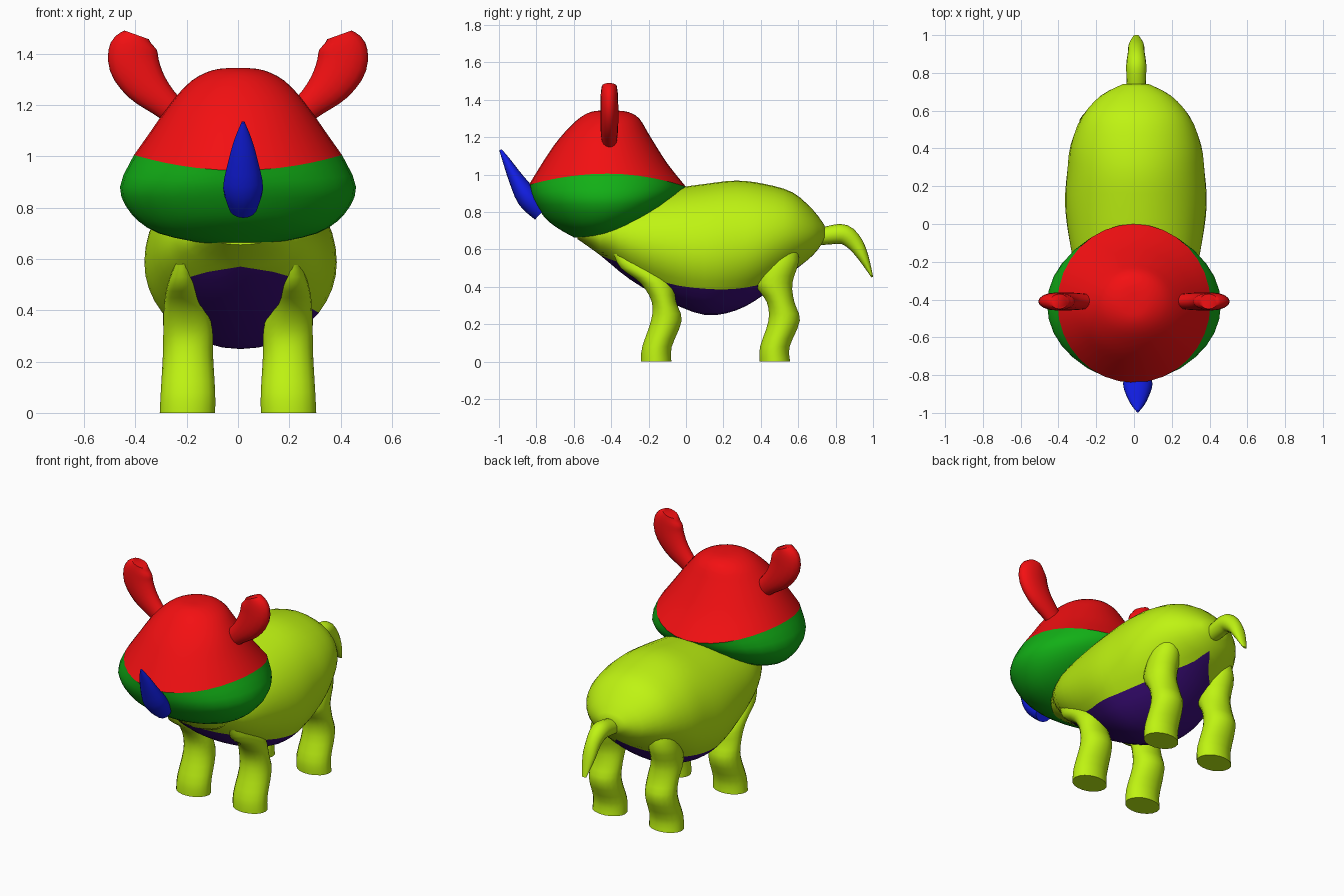
import bpy, bmesh
from math import sin, cos, pi, asin, radians
from mathutils import Vector

if "Cube" in bpy.data.objects:
    bpy.data.objects.remove(bpy.data.objects["Cube"])


def material(name, rgb):
    m = bpy.data.materials.new(name)
    m.diffuse_color = (*rgb, 1)
    m.use_nodes = True
    m.node_tree.nodes["Principled BSDF"].inputs["Base Color"].default_value = m.diffuse_color
    return m


LIME = material("lime", (0.52, 0.9, 0.006))
RED = material("red", (0.9, 0.005, 0.006))
GREEN = material("green", (0.006, 0.43, 0.008))
BLUE = material("blue", (0.006, 0.013, 0.8))
PURPLE = material("purple", (0.045, 0.004, 0.2))


def refine(rows, n=3):
    """Catmull-Rom interpolation of numeric rows."""
    out = []
    for i in range(len(rows) - 1):
        quad = zip(rows[max(i - 1, 0)], rows[i], rows[i + 1], rows[min(i + 2, len(rows) - 1)])
        quad = list(quad)
        for k in range(n):
            t = k / n
            out.append([b + 0.5 * t * (c - a + t * (2 * a - 5 * b + 4 * c - d + t * (3 * (b - c) + d - a)))
                        for a, b, c, d in quad])
    return out + [list(rows[-1])]


def loft(name, rings, mat, closed=True, caps=(True, True)):
    """Skin a list of equal-length point rings."""
    bm = bmesh.new()
    vs = [[bm.verts.new(p) for p in r] for r in rings]
    n = len(vs[0])
    for a, b in zip(vs, vs[1:]):
        for i in range(n if closed else n - 1):
            j = (i + 1) % n
            bm.faces.new((a[i], a[j], b[j], b[i]))
    for use, r in zip(caps, (vs[0], vs[-1])):
        if use:
            bm.faces.new(r)
    bmesh.ops.remove_doubles(bm, verts=bm.verts, dist=0.0005)
    bmesh.ops.recalc_face_normals(bm, faces=bm.faces)
    me = bpy.data.meshes.new(name)
    bm.to_mesh(me)
    bm.free()
    for p in me.polygons:
        p.use_smooth = True
    me.set_sharp_from_angle(angle=radians(50))
    me.materials.append(mat)
    ob = bpy.data.objects.new(name, me)
    bpy.context.collection.objects.link(ob)
    return ob


def tube(name, rows, side, mat, n=16):
    """Rows of x, y, z, in-plane radius, sideways radius."""
    rows = refine(rows)
    pts = [Vector(r[:3]) for r in rows]
    side = Vector(side)
    rings = []
    for i, (p, r) in enumerate(zip(pts, rows)):
        t = pts[min(i + 1, len(pts) - 1)] - pts[max(i - 1, 0)]
        nrm = t.normalized().cross(side).normalized()
        rings.append([p + nrm * r[3] * cos(2 * pi * k / n) + side * r[4] * sin(2 * pi * k / n)
                      for k in range(n)])
    return loft(name, rings, mat)


# Body and belly: y, top, bottom, half width, colour boundary height
body_rows = refine([
    (-0.58, 0.73, 0.655, 0.12, 0.655),
    (-0.46, 0.80, 0.57, 0.22, 0.57),
    (-0.30, 0.87, 0.44, 0.305, 0.51),
    (-0.10, 0.92, 0.325, 0.35, 0.42),
    (0.10, 0.95, 0.25, 0.375, 0.39),
    (0.27, 0.968, 0.275, 0.365, 0.39),
    (0.42, 0.95, 0.36, 0.345, 0.42),
    (0.57, 0.905, 0.48, 0.285, 0.49),
    (0.68, 0.81, 0.57, 0.185, 0.57),
    (0.74, 0.73, 0.65, 0.07, 0.65)])


def body_ring(row, upper, n):
    y, top, bot, w, b = row
    zc = bot + 0.48 * (top - bot)
    a = asin(max(0, min(1, (zc - b) / (zc - bot))))
    start, sweep = (-a, pi + 2 * a) if upper else (-a, 2 * a - pi)
    ring = []
    for i in range(n + 1):
        t = start + sweep * i / n
        h = top - zc if sin(t) > 0 else zc - bot
        ring.append((0.01 + w * cos(t), y, zc + h * sin(t)))
    return ring


loft("body", [body_ring(r, True, 28) for r in body_rows], LIME, closed=False)
loft("belly", [body_ring(r, False, 10) for r in body_rows], PURPLE, closed=False, caps=(False, False))


# Head: z at front, side, back; half width; front y, back y
def head_rings(rows, n=32):
    rings = []
    for zf, zs, zb, rx, yf, yb in refine(rows):
        ring = []
        for k in range(n):
            c, s = cos(2 * pi * k / n), sin(2 * pi * k / n)
            z = zs + s * s * ((zb if s > 0 else zf) - zs)
            ring.append((rx * c, (yf + yb) / 2 + (yb - yf) / 2 * s, z))
        rings.append(ring)
    return rings


seam = (0.945, 1.005, 0.935, 0.405, -0.84, 0.0)
loft("jaw", head_rings([
    (0.665, 0.66, 0.685, 0.13, -0.60, -0.41),
    (0.71, 0.70, 0.73, 0.31, -0.68, -0.265),
    (0.77, 0.775, 0.82, 0.415, -0.755, -0.115),
    (0.87, 0.88, 0.89, 0.46, -0.82, -0.035),
    seam]), GREEN, caps=(True, False))
loft("head_top", head_rings([
    seam,
    (1.08, 1.09, 1.06, 0.345, -0.757, -0.10),
    (1.19, 1.21, 1.21, 0.26, -0.68, -0.195),
    (1.29, 1.295, 1.30, 0.18, -0.585, -0.25),
    (1.335, 1.335, 1.335, 0.10, -0.51, -0.31),
    (1.343, 1.344, 1.343, 0.03, -0.44, -0.38)]), RED, caps=(False, True))

# Horn
tube("horn", [
    (0.02, -0.77, 0.80, 0.055, 0.055),
    (0.02, -0.845, 0.875, 0.06, 0.078),
    (0.02, -0.91, 0.98, 0.04, 0.058),
    (0.02, -0.955, 1.065, 0.023, 0.034),
    (0.02, -0.992, 1.133, 0.007, 0.006)], (1, 0, 0), BLUE)

# Tail
tube("tail", [
    (0.012, 0.68, 0.66, 0.042, 0.05),
    (0.012, 0.77, 0.677, 0.05, 0.052),
    (0.012, 0.845, 0.68, 0.053, 0.053),
    (0.012, 0.905, 0.63, 0.043, 0.045),
    (0.012, 0.95, 0.555, 0.028, 0.04),
    (0.012, 0.996, 0.452, 0.005, 0.015)], (1, 0, 0), LIME)

# Legs: z, x, y, x radius, y radius
front_leg = [
    (0.0, 0.197, -0.16, 0.108, 0.083),
    (0.08, 0.195, -0.155, 0.106, 0.08),
    (0.22, 0.195, -0.105, 0.098, 0.083),
    (0.32, 0.195, -0.118, 0.096, 0.066),
    (0.42, 0.205, -0.16, 0.083, 0.085),
    (0.50, 0.215, -0.26, 0.06, 0.09),
    (0.58, 0.215, -0.33, 0.03, 0.06)]
hind_leg = [
    (0.0, 0.197, 0.475, 0.108, 0.083),
    (0.08, 0.195, 0.475, 0.106, 0.08),
    (0.22, 0.195, 0.525, 0.098, 0.085),
    (0.32, 0.195, 0.505, 0.096, 0.075),
    (0.42, 0.2, 0.47, 0.092, 0.1),
    (0.54, 0.2, 0.51, 0.085, 0.095),
    (0.66, 0.19, 0.53, 0.05, 0.06)]

for label, sgn in (("right", 1), ("left", -1)):
    for part, rows in (("front_leg", front_leg), ("hind_leg", hind_leg)):
        rings = [[(sgn * x + rx * cos(2 * pi * k / 18), y + ry * sin(2 * pi * k / 18), z)
                  for k in range(18)] for z, x, y, rx, ry in refine(rows)]
        loft(f"{part}_{label}", rings, LIME)

    # Ears
    tube(f"ear_{label}", [(sgn * x, -0.41, z, r, d) for x, z, r, d in (
        (0.22, 1.15, 0.05, 0.035), (0.29, 1.21, 0.06, 0.044), (0.36, 1.28, 0.083, 0.048),
        (0.405, 1.36, 0.098, 0.048), (0.407, 1.43, 0.09, 0.046), (0.395, 1.473, 0.05, 0.04))],
        (0, 1, 0), RED)
